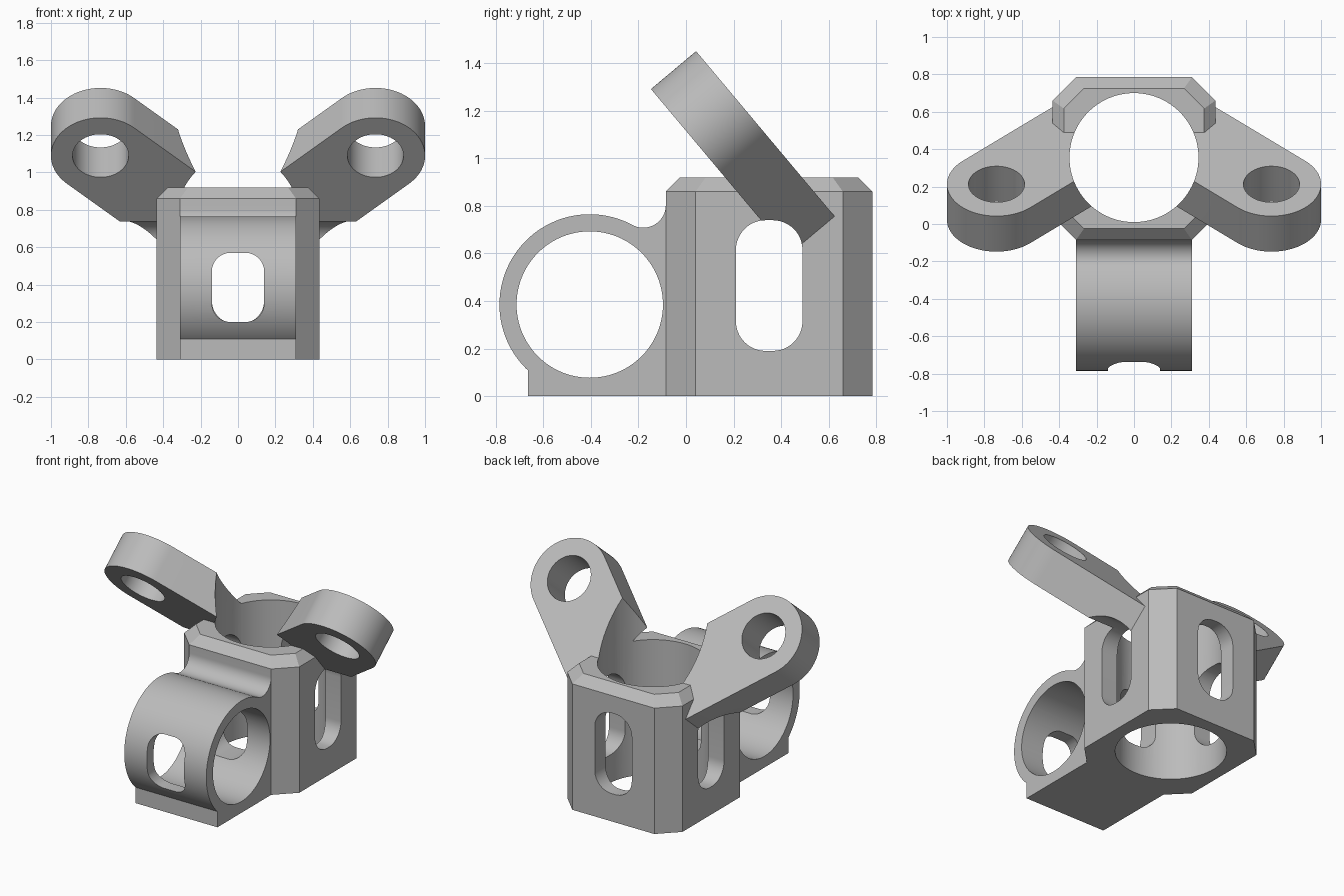
import bpy, math
from mathutils import Matrix, Vector

cube = bpy.data.objects.get("Cube")
if cube:
    bpy.data.objects.remove(cube, do_unlink=True)

grey = bpy.data.materials.new("plain grey")
grey.use_nodes = True
colour = (0.5, 0.5, 0.5, 1)
grey.diffuse_color = colour
grey.node_tree.nodes["Principled BSDF"].inputs["Base Color"].default_value = colour


def arc(cx, cy, r, a0, a1, n=24):
    """Points on an arc, angles in degrees."""
    return [(cx + r * math.cos(math.radians(a0 + (a1 - a0) * i / n)),
             cy + r * math.sin(math.radians(a0 + (a1 - a0) * i / n))) for i in range(n + 1)]


def circle(cx, cy, r):
    return arc(cx, cy, r, 0, 360, 96)[:-1]


def slot(cx, z0, z1, half, r):
    """Rounded rectangle outline."""
    x0, x1 = cx - half + r, cx + half - r
    return (arc(x1, z1 - r, r, 0, 90, 12) + arc(x0, z1 - r, r, 90, 180, 12)
            + arc(x0, z0 + r, r, 180, 270, 12) + arc(x1, z0 + r, r, 270, 360, 12))


def prism(name, outline, frame, lo, hi):
    """Extrude an outline along the third axis of frame (origin, u, v, w)."""
    o, u, v, w = (Vector(f) for f in frame)
    n = len(outline)
    verts = [o + u * a + v * b + w * t for t in (lo, hi) for a, b in outline]
    faces = [range(n)[::-1], range(n, 2 * n)]
    faces += [(i, (i + 1) % n, n + (i + 1) % n, n + i) for i in range(n)]
    mesh = bpy.data.meshes.new(name)
    mesh.from_pydata(verts, [], [tuple(f) for f in faces])
    if u.cross(v).dot(w) < 0:
        mesh.flip_normals()
    mesh.materials.append(grey)
    obj = bpy.data.objects.new(name, mesh)
    bpy.context.collection.objects.link(obj)
    return obj


def combine(target, tool, operation):
    """Apply a boolean and drop the tool object."""
    bpy.context.view_layer.objects.active = target
    mod = target.modifiers.new("join", 'BOOLEAN')
    mod.operation, mod.object, mod.solver = operation, tool, 'EXACT'
    bpy.ops.object.modifier_apply(modifier=mod.name)
    bpy.data.objects.remove(tool, do_unlink=True)


ORIGIN, X, Y, Z = (0, 0, 0), (1, 0, 0), (0, 1, 0), (0, 0, 1)
PLAN, SIDE, FRONT = (ORIGIN, X, Y, Z), (ORIGIN, Y, Z, X), (ORIGIN, X, Z, Y)
MID, HALF, CUT = 0.35, 0.435, 0.125

# Upright housing: octagonal block with a chamfered top
c = HALF - CUT
octagon = [(HALF, -c), (HALF, c), (c, HALF), (-c, HALF),
           (-HALF, c), (-HALF, -c), (-c, -HALF), (c, -HALF)]
bracket = prism("bracket", [(x, y + MID) for x, y in octagon], PLAN, 0, 0.92)
s = (HALF - 0.06) / HALF
for vert in bracket.data.vertices:
    if vert.co.z > 0.5:
        vert.co.x *= s
        vert.co.y = MID + (vert.co.y - MID) * s
straight = prism("straight_wall", [(x, y + MID) for x, y in octagon], PLAN, 0, 0.86)
# Cut the tapered copy down to the chamfered cap, then sit it on the wall
for vert in bracket.data.vertices:
    if vert.co.z < 0.5:
        vert.co.z = 0.86
verts = straight.data.vertices
for i, vert in enumerate(bracket.data.vertices):
    if i < 8:
        vert.co = verts[i + 8].co
combine(bracket, straight, 'UNION')

# Horizontal clamp: round barrel on a flat foot, blended into the housing
ty, tz, R, r = -0.405, 0.385, 0.38, 0.095
fy = -0.085 - r
fz = tz + math.sqrt((R + r) ** 2 - (fy - ty) ** 2)
meet = math.degrees(math.atan2(fz - tz, fy - ty))
foot = 180 + math.degrees(math.acos(0.26 / R))
foot = 180 + math.degrees(math.asin(math.sqrt(R * R - 0.26 ** 2) / R))
profile = ([(0.1, 0), (-0.665, 0)] + arc(ty, tz, R, foot, meet, 72)
           + arc(fy, fz, r, 180 + meet, 360, 20) + [(0.1, fz)])
combine(bracket, prism("clamp", profile, SIDE, -c, c), 'UNION')

# Tilted arms with round eyes
tilt = math.radians(50)
along = (0, -math.cos(tilt), math.sin(tilt))
normal = (0, math.sin(tilt), math.cos(tilt))
ex, ev, er, lean = 0.735, 0.657, 0.265, 43
slope = math.tan(math.radians(lean))
eye = arc(ex, ev, er, lean - 90, lean + 90, 48)
outline = [(0, 0), (eye[0][0] - eye[0][1] / slope, 0)] + eye
outline += [(0, eye[-1][1] - eye[-1][0] * slope)]
frames = [((0, 0.635, 0.745), (side, 0, 0), along, normal) for side in (1, -1)]
for frame in frames:
    combine(bracket, prism("arm", outline, frame, -0.248, 0), 'UNION')

# Bores and windows
side_window = slot(MID, 0.19, 0.74, 0.14, 0.125)
back_window = slot(0, 0.19, 0.74, 0.14, 0.125)
front_window = slot(0, 0.2, 0.57, 0.14, 0.1)
cutters = [("main_bore", circle(0, 0.355, 0.345), PLAN, -0.1, 2),
           ("clamp_bore", circle(ty, tz, 0.308), SIDE, -0.6, 0.6),
           ("side_window", side_window, SIDE, -1.2, 1.2),
           ("back_window", back_window, FRONT, 0.4, 1),
           ("front_window", front_window, FRONT, -1, 0.2)]
cutters += [("eye_hole", circle(ex, ev, 0.15), f, -0.4, 0.2) for f in frames]
for cutter in cutters:
    combine(bracket, prism(*cutter), 'DIFFERENCE')

bpy.ops.object.select_all(action='DESELECT')
bracket.select_set(True)
bpy.context.view_layer.objects.active = bracket
bpy.ops.object.shade_smooth_by_angle(angle=math.radians(30))
